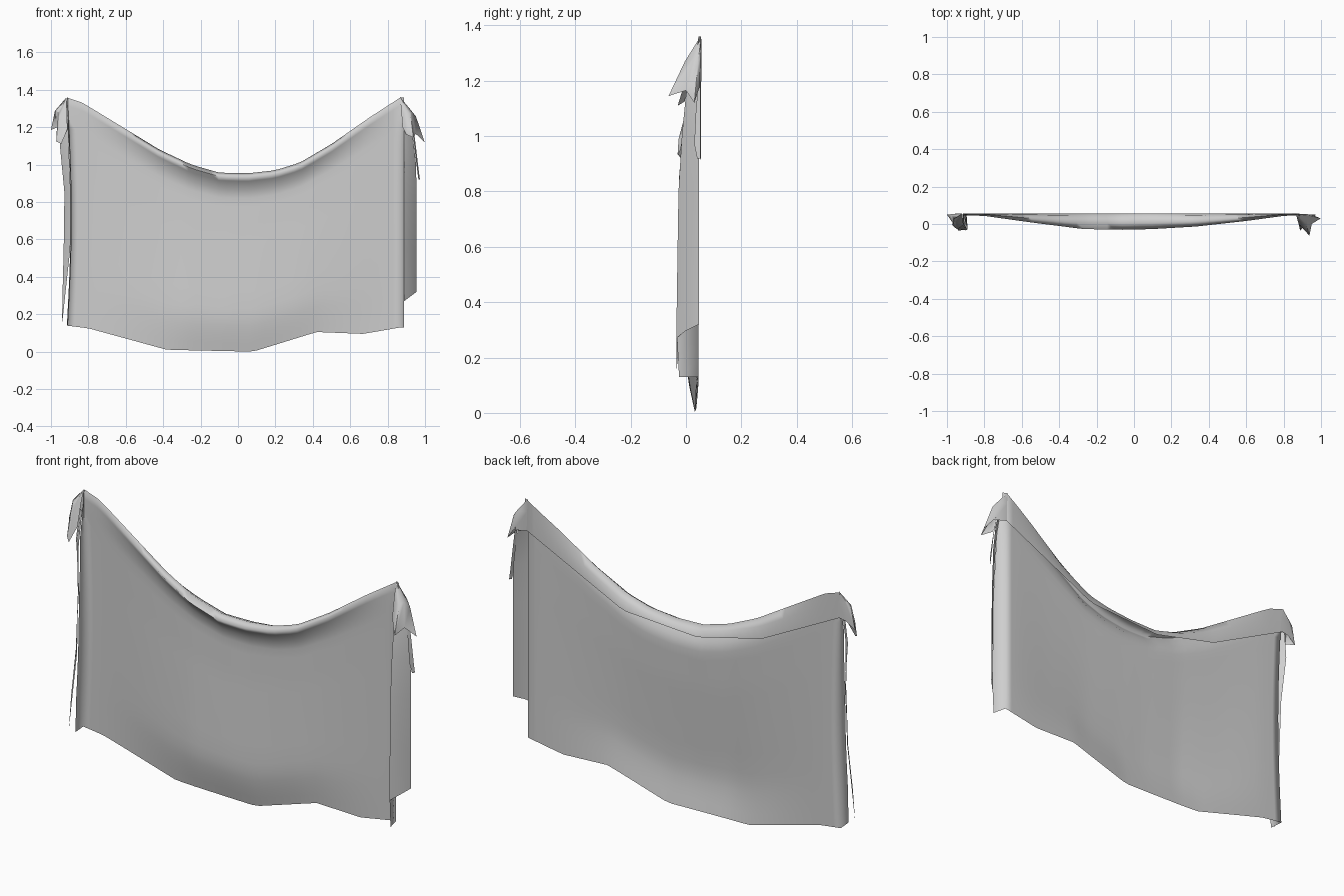
import bpy, math
from mathutils import Vector

old = bpy.data.objects.get("Cube")
if old:
    bpy.data.objects.remove(old, do_unlink=True)

cloth = bpy.data.materials.new("pale grey cloth")
cloth.use_nodes = True
grey = (0.62, 0.62, 0.62, 1)
cloth.diffuse_color = grey
shader = cloth.node_tree.nodes["Principled BSDF"]
shader.inputs["Base Color"].default_value = grey
shader.inputs["Roughness"].default_value = 0.9


def lookup(points, x):
    """Value of a polyline at x."""
    for (x0, z0), (x1, z1) in zip(points, points[1:]):
        if x <= x1:
            return z0 + (z1 - z0) * max(0, x - x0) / (x1 - x0)
    return points[-1][1]


def mix(a, b, t):
    return a + (b - a) * t


def sheet(name, rows):
    """Loft equal-length rows of points into one smooth sheet."""
    n = len(rows[0])
    verts = [p for row in rows for p in row]
    faces = [(r * n + c, r * n + c + 1, (r + 1) * n + c + 1, (r + 1) * n + c)
             for r in range(len(rows) - 1) for c in range(n - 1)]
    mesh = bpy.data.meshes.new(name)
    mesh.from_pydata(verts, [], faces)
    mesh.validate()
    mesh.materials.append(cloth)
    obj = bpy.data.objects.new(name, mesh)
    bpy.context.collection.objects.link(obj)
    bpy.ops.object.select_all(action='DESELECT')
    obj.select_set(True)
    bpy.context.view_layer.objects.active = obj
    bpy.ops.object.shade_smooth_by_angle(angle=math.radians(100))
    return obj


# Main drape: back lip, rolled ridge, hanging panel, forward folds at both ends
ridge = [(-.92, 1.36), (-.83, 1.33), (-.6, 1.19), (-.42, 1.08), (-.25, 1.0),
         (-.1, .957), (.05, .953), (.2, .97), (.33, 1.01), (.5, 1.11), (.7, 1.25), (.87, 1.36)]
lip = [(-.92, 1.23), (-.47, 1.0), (-.1, .91), (.32, .935), (.87, 1.2)]
hem = [(-.92, .14), (-.8, .125), (-.38, .01), (.08, 0), (.42, .105), (.67, .095), (.87, .13)]
bulge = [(-.915, 0), (-.8, .06), (-.55, .5), (-.27, .95), (-.05, 1), (.1, .95),
         (.33, .78), (.6, .4), (.8, .06), (.87, 0)]
# The panel tucks in under the roll, bellies forward low down, then curls back
belly = [(0, .03), (.1, .018), (.3, .024), (.5, .034), (.7, .044), (.8, .046),
         (.88, .038), (1, .014)]
edge_depth = [(.13, -.025), (.3, -.034), (.8, -.027), (1.15, 0), (1.32, .045)]
columns, steps = 44, 20


def forward_fold(row, dx):
    return [Vector((p.x + dx, lookup(edge_depth, p.z), p.z)) for p in row]


rows = []
for i in range(columns + 1):
    x = mix(-.915, .87, i / columns)
    top, low, b = lookup(ridge, x), lookup(hem, x), lookup(bulge, x)
    side = 2 * i / columns - 1
    row = [Vector((x, .055, lookup(lip, x))),
           Vector((x, .055 - .01 * b, mix(lookup(lip, x), top, .6))),
           Vector((x, .055 - .05 * b, top)),
           Vector((x, .048 - .079 * b, top - .02)),
           Vector((x, .047 - .06 * b, top - .042))]
    for j in range(1, steps + 1):
        v = j / steps
        y = .046 - lookup(belly, v) * b ** (1 + .5 * v)
        pinch = .02 * math.sin(math.pi * v) * max(0, -side) ** 3
        row.append(Vector((x + pinch, y, mix(top - .042, low, v))))
    rows.append(row)
rows.insert(0, forward_fold(rows[0], .006))
rows.append(forward_fold(rows[-1], .018))
sheet("draped_panel", rows)

# Left side: outer strip and the loose sliver over its back edge
sheet("left_side_strip", [
    [Vector((.888, y, z0)), Vector((mix(.888, x, .5), mix(y, .045, .4), mix(z0, z1, .5))),
     Vector((x, .047, z1))]
    for y, z0, x, z1 in ((.035, 1.28, .9, 1.28), (0, 1.15, .935, 1.15), (-.015, 1.0, .952, 1.0),
                         (-.027, .8, .955, .8), (-.031, .55, .955, .55),
                         (-.035, .27, .955, .32))])
sheet("left_loose_sliver", [
    [Vector((x - .008, y, z)), Vector((x, .052, z))]
    for x, y, z in ((.938, .045, 1.2), (.953, .035, 1.08), (.966, .03, .97), (.973, .04, .92))])

# Right side: torn strip ending in a point
sheet("right_side_strip", [
    [Vector((x0, y0, z)), Vector((mix(x0, x1, .5), mix(y0, y1, .4), z)), Vector((x1, y1, z))]
    for x0, x1, y0, y1, z in ((-.91, -.935, .03, .045, 1.26), (-.905, -.952, -.005, .04, 1.1),
                              (-.895, -.928, -.025, .03, .85), (-.897, -.932, -.03, .01, .55),
                              (-.922, -.938, -.033, -.02, .32),
                              (-.939, -.941, -.035, -.033, .16))])


# Corner flaps hanging from each peak
def corner_flap(name, peak, rim, side):
    peak = Vector(peak)
    rim = [Vector(p) for p in rim]
    halfway = [peak.lerp(p, .5) + Vector((side * .02 * (abs(p.x) > .92), 0, .015)) for p in rim]
    start = [peak.lerp(p, .02) for p in rim]
    sheet(name, [start, halfway, rim])


corner_flap("left_corner_flap", (.865, .055, 1.365),
            [(.87, .056, 1.2), (.95, .05, 1.18), (.998, .03, 1.12), (.95, 0, 1.165),
             (.938, -.063, 1.145), (.9, -.02, 1.16), (.88, .0, 1.2)], 1)
corner_flap("right_corner_flap", (-.918, .055, 1.36),
            [(-.9, .056, 1.23), (-.95, .055, 1.22), (-1, .05, 1.185), (-.965, .0, 1.2),
             (-.972, -.005, 1.125), (-.945, -.03, 1.11), (-.912, -.005, 1.19)], -1)
